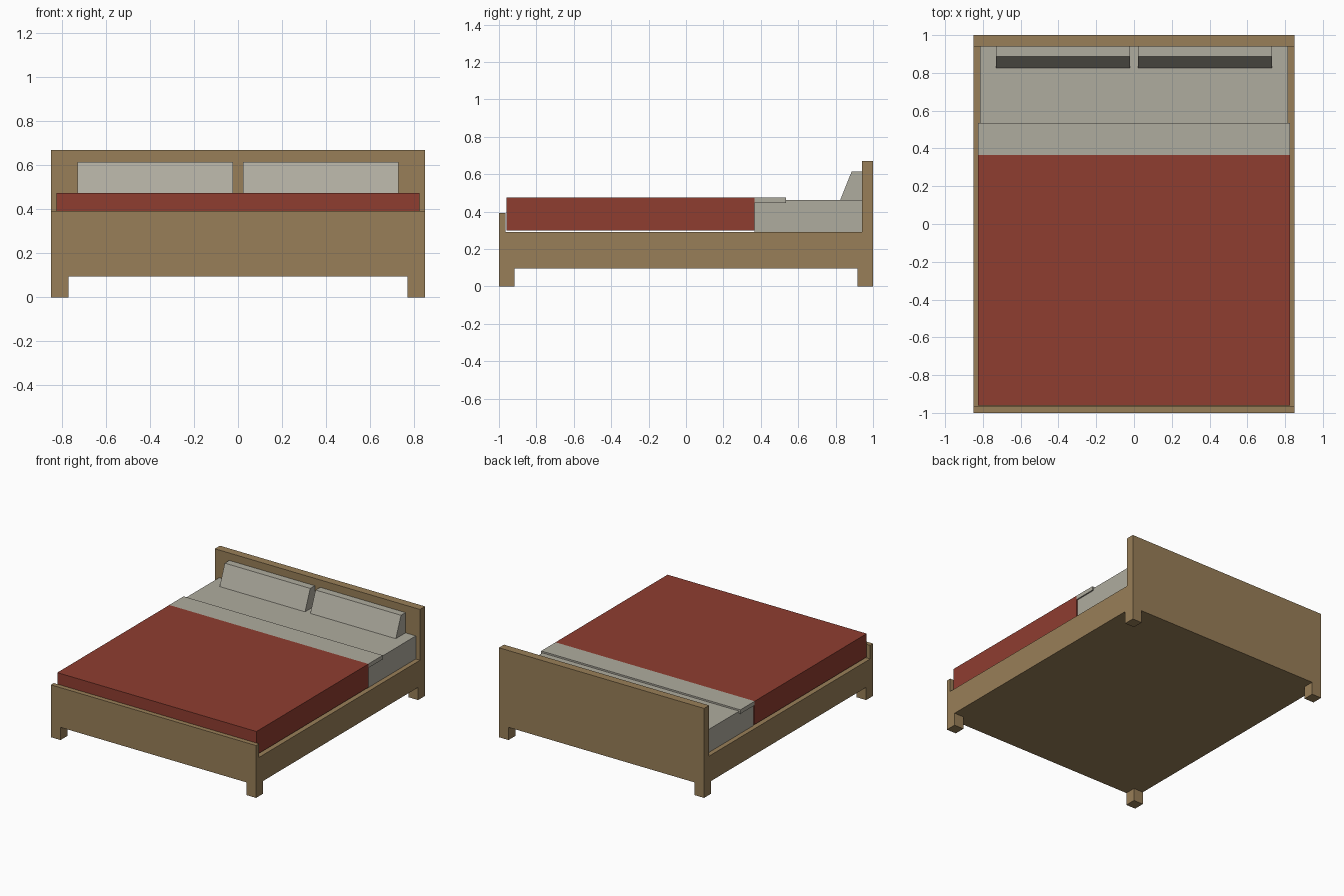
import bpy

if "Cube" in bpy.data.objects:
    bpy.data.objects.remove(bpy.data.objects["Cube"])


def linear(c):
    c /= 255
    return c / 12.92 if c <= 0.04045 else ((c + 0.055) / 1.055) ** 2.4


def material(name, rgb):
    m = bpy.data.materials.new(name)
    m.diffuse_color = (*[linear(c) for c in rgb], 1)
    m.use_nodes = True
    m.node_tree.nodes["Principled BSDF"].inputs["Base Color"].default_value = m.diffuse_color
    return m


wood = material("oak_wood", (153, 127, 88))
red = material("red_cloth", (143, 61, 48))
linen = material("grey_linen", (175, 172, 159))


def prism(name, profile, x0, x1, mat):
    """Extrude a (y, z) outline, listed counter-clockwise seen from +x, from x0 to x1."""
    n = len(profile)
    verts = [(x, y, z) for x in (x0, x1) for y, z in profile]
    faces = [list(range(n))[::-1], list(range(n, 2 * n))]
    faces += [(i, (i + 1) % n, n + (i + 1) % n, n + i) for i in range(n)]
    mesh = bpy.data.meshes.new(name)
    mesh.from_pydata(verts, [], faces)
    mesh.materials.append(mat)
    obj = bpy.data.objects.new(name, mesh)
    bpy.context.collection.objects.link(obj)
    return obj


def box(name, x0, x1, y0, y1, z0, z1, mat):
    return prism(name, [(y0, z0), (y1, z0), (y1, z1), (y0, z1)], x0, x1, mat)


# Footboard, base and headboard as one continuous side outline
prism("bed_frame", [(-1, 0.095), (1, 0.095), (1, 0.67), (0.94, 0.67), (0.94, 0.29),
                    (-0.965, 0.29), (-0.965, 0.392), (-1, 0.392)], -0.85, 0.85, wood)

# Four short corner legs
for side, x0 in (("left", -0.85), ("right", 0.77)):
    for end, y0 in (("front", -1), ("back", 0.918)):
        box(f"{end}_{side}_leg", x0, x0 + 0.08, y0, y0 + 0.082, 0, 0.095, wood)

# Bedding: exposed mattress, blanket floating just above the base, folded sheet
box("mattress", -0.815, 0.815, 0.365, 0.94, 0.29, 0.463, linen)
box("blanket", -0.825, 0.825, -0.96, 0.365, 0.30, 0.475, red)
box("folded_sheet", -0.825, 0.825, 0.365, 0.535, 0.445, 0.475, linen)

# Two wedge pillows leaning on the headboard
for side, x0, x1 in (("left", -0.73, -0.022), ("right", 0.022, 0.73)):
    prism(f"{side}_pillow", [(0.825, 0.463), (0.94, 0.463), (0.94, 0.615), (0.886, 0.615)],
          x0, x1, linen)
